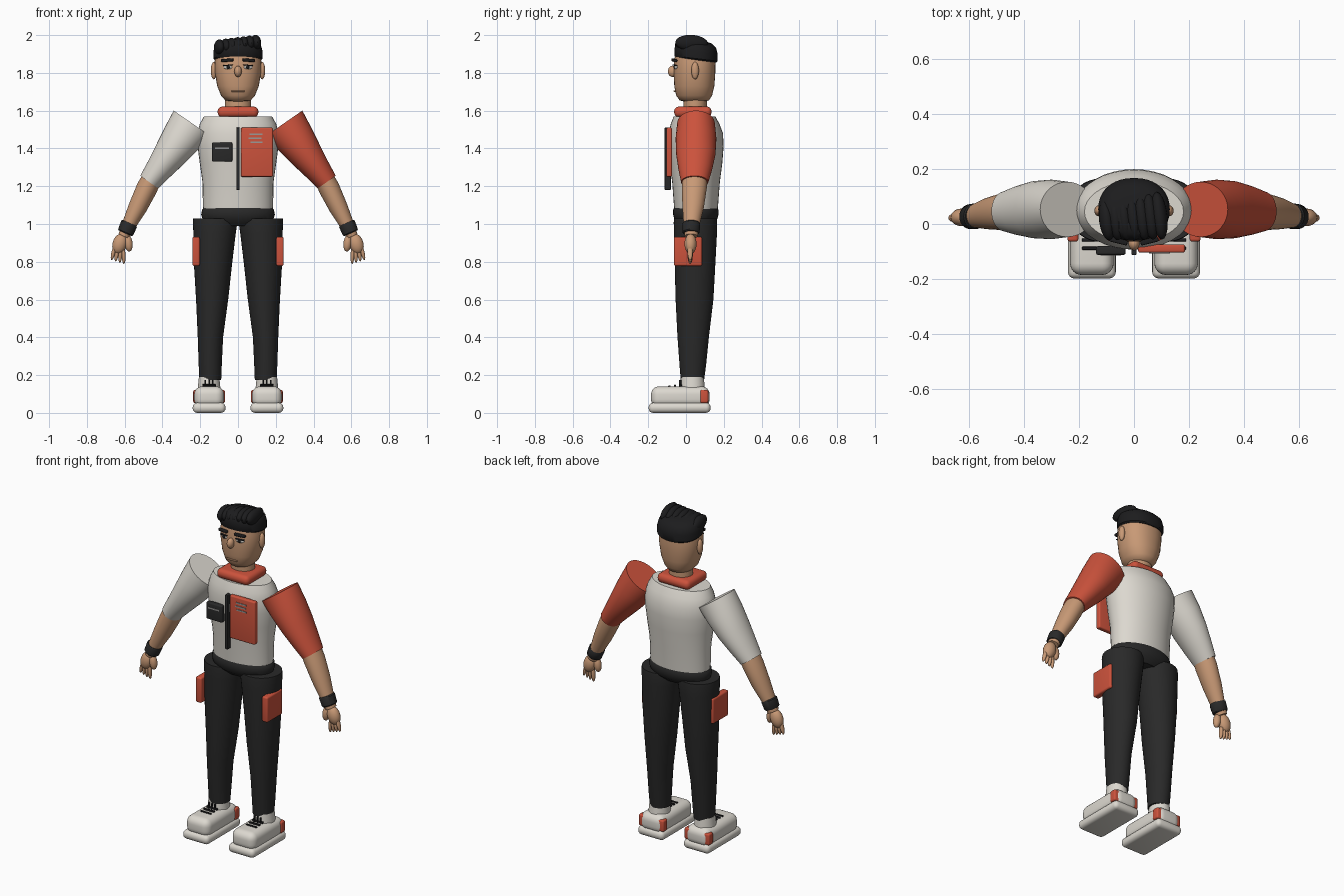
import bpy, bmesh, math
from mathutils import Vector, Euler


def material(name, rgb):
    m = bpy.data.materials.new(name)
    m.diffuse_color = (*rgb, 1)
    return m


WHITE = material("off_white", (0.72, 0.69, 0.63))
RED = material("brick_red", (0.60, 0.085, 0.045))
SKIN = material("skin", (0.58, 0.32, 0.18))
DARK = material("charcoal", (0.022, 0.022, 0.022))
HAIR = material("hair_black", (0.012, 0.012, 0.013))
GREY = material("grey", (0.33, 0.32, 0.31))


def finish(name, bm, mat, angle=40):
    bmesh.ops.recalc_face_normals(bm, faces=bm.faces)
    me = bpy.data.meshes.new(name)
    bm.to_mesh(me)
    bm.free()
    me.materials.append(mat)
    ob = bpy.data.objects.new(name, me)
    bpy.context.collection.objects.link(ob)
    bpy.ops.object.select_all(action='DESELECT')
    ob.select_set(True)
    bpy.context.view_layer.objects.active = ob
    bpy.ops.object.shade_smooth_by_angle(angle=math.radians(angle))
    return ob


def loft(name, rings, mat, axis=(0, 0, 1), power=2.0, tilt=0.0, n=36):
    """Skin superellipse rings (centre, half width, half depth) set square to an axis."""
    bm = bmesh.new()
    v = Vector((0, 1, 0))
    u = Vector(axis).cross(v).normalized()
    loops = []
    for c, ru, rv in rings:
        loop = []
        for i in range(n):
            a = 2 * math.pi * i / n
            ca, sa = math.cos(a), math.sin(a)
            pu = math.copysign(abs(ca) ** (2 / power), ca) * ru
            pv = math.copysign(abs(sa) ** (2 / power), sa) * rv
            loop.append(bm.verts.new(Vector(c) + u * pu + v * pv + Vector((0, 0, tilt * pv))))
        loops.append(loop)
    for a, b in zip(loops, loops[1:]):
        for i in range(n):
            j = (i + 1) % n
            bm.faces.new((a[i], a[j], b[j], b[i]))
    bm.faces.new(loops[0])
    bm.faces.new(loops[-1])
    return finish(name, bm, mat)


def ball(name, c, r, mat, rot=(0, 0, 0)):
    bm = bmesh.new()
    bmesh.ops.create_uvsphere(bm, u_segments=24, v_segments=14, radius=1)
    bmesh.ops.scale(bm, vec=r, verts=bm.verts)
    bmesh.ops.rotate(bm, matrix=Euler(rot).to_matrix(), verts=bm.verts)
    bmesh.ops.translate(bm, vec=c, verts=bm.verts)
    return finish(name, bm, mat)


def box(name, lo, hi, mat, bevel=0.0, rot=(0, 0, 0), seg=4):
    lo, hi = Vector(lo), Vector(hi)
    bm = bmesh.new()
    bmesh.ops.create_cube(bm, size=1)
    bmesh.ops.scale(bm, vec=hi - lo, verts=bm.verts)
    if bevel:
        bmesh.ops.bevel(bm, geom=bm.edges[:], offset=bevel, segments=seg,
                        profile=0.5, affect='EDGES')
    bmesh.ops.rotate(bm, matrix=Euler(rot).to_matrix(), verts=bm.verts)
    bmesh.ops.translate(bm, vec=(lo + hi) / 2, verts=bm.verts)
    return finish(name, bm, mat)


# Torso, hips, collar and neck
loft("jacket_body", [((0, .053, 1.06), .183, .113), ((0, .053, 1.10), .186, .117),
                     ((0, .053, 1.22), .188, .126), ((0, .053, 1.32), .202, .139),
                     ((0, .053, 1.41), .214, .146), ((0, .052, 1.48), .216, .144),
                     ((0, .048, 1.53), .202, .129), ((0, .045, 1.57), .180, .110)], WHITE)
loft("trouser_waist", [((0, .052, .99), .12, .08), ((0, .052, 1.02), .185, .112),
                       ((0, .052, 1.05), .195, .12), ((0, .052, 1.075), .19, .12),
                       ((0, .052, 1.09), .175, .112)], DARK)
box("collar", (-.108, -.063, 1.565), (.108, .135, 1.622), RED, .026)
loft("neck", [((0, .048, 1.58), .07, .062), ((0, .048, 1.72), .068, .062)], SKIN)

# Head
loft("head", [((0, .045, 1.648), .045, .055), ((0, .044, 1.655), .068, .078),
              ((0, .043, 1.68), .09, .095), ((0, .044, 1.73), .11, .106),
              ((0, .045, 1.80), .122, .110), ((0, .046, 1.86), .124, .110),
              ((0, .048, 1.92), .112, .100)], SKIN, power=2.2)
ball("nose", (0, -.07, 1.808), (.02, .026, .03), SKIN)
box("mouth", (-.035, -.066, 1.700), (.035, -.054, 1.706), SKIN, .002)
for s in (-1, 1):
    side = "left" if s > 0 else "right"
    ball("ear_" + side, (s * .128, .048, 1.812), (.016, .02, .046), SKIN)
    ball("eye_white_" + side, (s * .053, -.054, 1.83), (.024, .009, .011), WHITE, (0, 0, s * .25))
    ball("pupil_" + side, (s * .051, -.062, 1.83), (.009, .005, .009), HAIR)
    box("eyelid_" + side, (s * .053 - .026, -.066, 1.838), (s * .053 + .026, -.052, 1.843),
        HAIR, .002, (0, s * .1, s * .25))
    box("eyebrow_" + side, (s * .056 - .033, -.071, 1.859), (s * .056 + .033, -.053, 1.875),
        HAIR, .005, (0, s * .08, s * .25))

# Hair: cap plus swept rolls on top
loft("hair_cap", [((0, .053, 1.868), .122, .108), ((0, .053, 1.876), .130, .114),
                  ((0, .053, 1.915), .130, .114), ((0, .053, 1.945), .122, .106),
                  ((0, .05, 1.966), .100, .086), ((0, .045, 1.976), .06, .05)],
     HAIR, power=2.2, tilt=-.12)
for i in range(7):
    t = i / 6
    ball("hair_roll_%d" % (i + 1), (-.098 + .19 * t, .015 + .015 * t, 1.934 + .024 * t),
         (.029, .075 + .012 * t, .043), HAIR, (-.06, 0, .12))

# Chest panel, zip and chest pocket
box("chest_panel", (.015, -.104, 1.25), (.185, -.074, 1.51), RED, .008)
for k, (x0, x1) in enumerate(((.06, .13), (.055, .125), (.065, .13))):
    z = 1.476 - .021 * k
    box("panel_stripe_%d" % (k + 1), (x0, -.107, z - .004), (x1, -.102, z + .004), GREY)
box("zip", (-.009, -.113, 1.18), (.009, -.08, 1.51), DARK, .004)
box("chest_pocket", (-.138, -.112, 1.33), (-.03, -.08, 1.432), DARK, .008)
box("pocket_trim", (-.122, -.115, 1.398), (-.048, -.110, 1.406), GREY)

for s in (-1, 1):
    side = "left" if s > 0 else "right"

    # Sleeve: wide flat cut at the shoulder, narrowing to the hem
    loft("sleeve_" + side, [((s * .242, .053, 1.532), .120, .100),
                            ((s * .30, .053, 1.452), .106, .108),
                            ((s * .36, .052, 1.368), .089, .104),
                            ((s * .42, .049, 1.288), .071, .089),
                            ((s * .470, .046, 1.222), .058, .072)],
         RED if s > 0 else WHITE, (s * .57, 0, -.82))

    # Forearm, wristband and hand
    loft("forearm_" + side, [((s * .452, .046, 1.25), .052, .066),
                             ((s * .482, .044, 1.19), .056, .066),
                             ((s * .53, .038, 1.09), .050, .057),
                             ((s * .575, .03, 1.0), .038, .043),
                             ((s * .605, .027, .935), .030, .034)], SKIN, (s * .43, 0, -.9))
    loft("wristband_" + side, [((s * .574, .028, 1.005), .041, .043),
                               ((s * .577, .028, 1.0), .045, .047),
                               ((s * .595, .027, .956), .043, .045),
                               ((s * .597, .027, .951), .038, .040)], DARK, (s * .4, 0, -.92))
    ball("palm_" + side, (s * .626, .024, .895), (.038, .032, .055), SKIN, (0, -s * .3, 0))
    ball("thumb_" + side, (s * .58, .018, .898), (.022, .022, .044), SKIN, (0, s * .12, 0))
    for k in range(4):
        ball("finger_%s_%d" % (side, k + 1),
             (s * (.606 + .0175 * k), .022, .835 + .006 * k),
             (.0105, .014, .046), SKIN, (0, -s * (-.05 + .1 * k), 0))

    # Trouser leg and side pocket
    loft("trouser_leg_" + side, [((s * .147, .034, .175), .058, .062),
                                 ((s * .147, .036, .25), .061, .070),
                                 ((s * .146, .038, .40), .067, .083),
                                 ((s * .137, .045, .60), .085, .100),
                                 ((s * .132, .048, .80), .102, .108),
                                 ((s * .124, .050, .95), .112, .114),
                                 ((s * .121, .050, 1.01), .118, .115),
                                 ((s * .121, .050, 1.028), .116, .113)], DARK)
    xs = sorted((s * .202, s * .242))
    box("side_pocket_" + side, (xs[0], -.064, .778), (xs[1], .085, .932), RED, .01)

    # Shoe: sole, upper, ankle, heel tab and laces
    c = s * .153
    box("sole_" + side, (c - .087, -.198, 0), (c + .087, .13, .054), WHITE, .024)
    box("shoe_upper_" + side, (c - .079, -.185, .03), (c + .079, .125, .14), WHITE, .042, seg=6)
    loft("shoe_ankle_" + side, [((c, .034, .11), .062, .068), ((c, .034, .15), .058, .064),
                                ((c, .034, .19), .054, .060)], WHITE)
    box("heel_tab_" + side, (c - .084, .075, .052), (c + .084, .118, .122), RED, .01)
    for k in range(3):
        y = -.088 + .03 * k
        box("lace_%s_%d" % (side, k + 1), (c - .036, y - .006, .134 + .003 * k),
            (c + .036, y + .006, .146 + .003 * k), HAIR, .004)
    for k in (-1, 0, 1):
        box("lace_end_%s_%d" % (side, k + 2), (c + k * .02 - .004, -.037, .14),
            (c + k * .02 + .004, -.025, .175), HAIR, .002)
